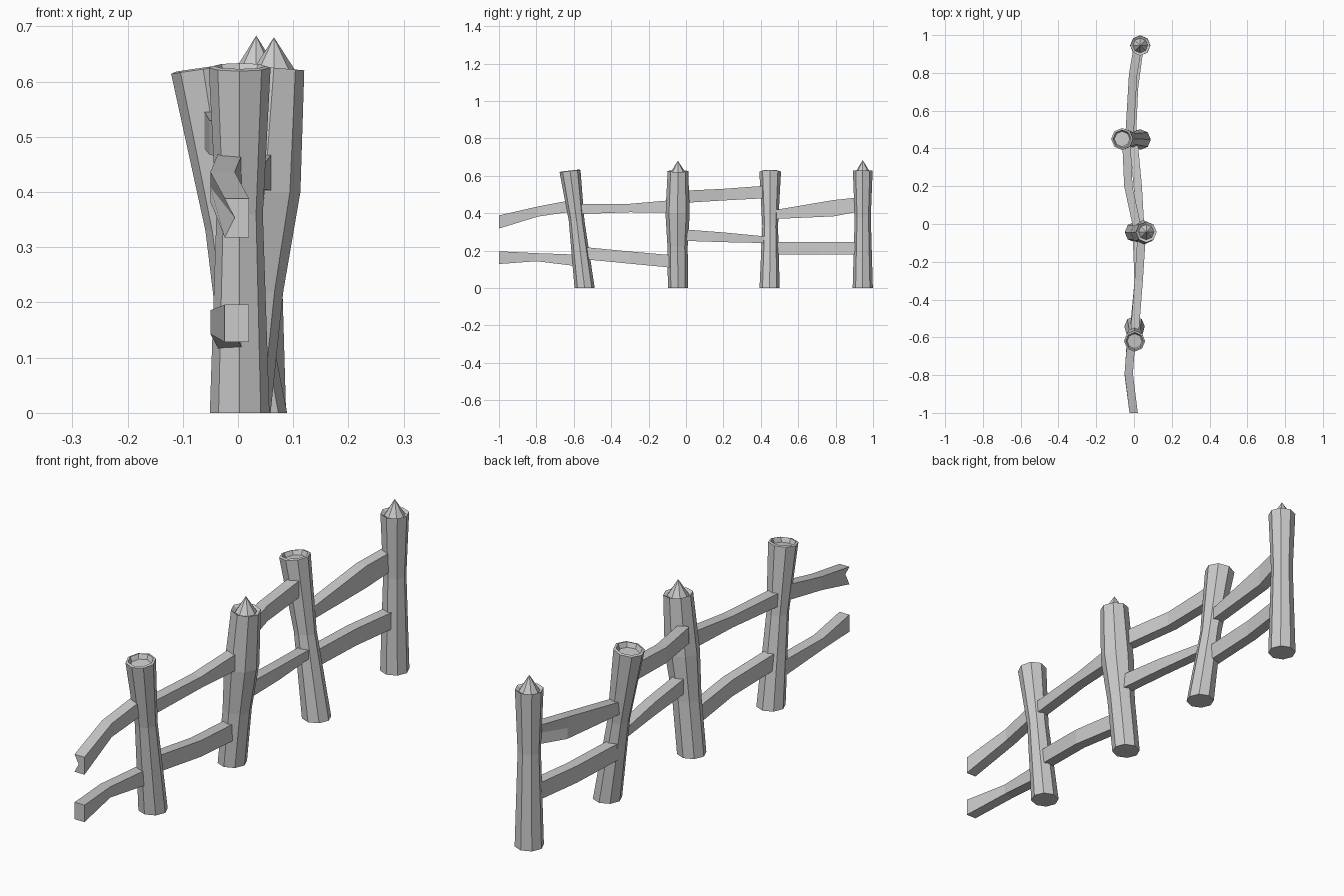
import bpy
import math

if "Cube" in bpy.data.objects:
    bpy.data.objects.remove(bpy.data.objects["Cube"])

SIDES = 8


def make_object(name, verts, faces):
    mesh = bpy.data.meshes.new(name)
    mesh.from_pydata(verts, [], faces)
    mesh.update()
    obj = bpy.data.objects.new(name, mesh)
    bpy.context.collection.objects.link(obj)
    return obj


def loft(name, rings, apex=None):
    """Skin a list of equal-length rings; cap flat or with a point on top."""
    n = len(rings[0])
    verts = [v for ring in rings for v in ring]
    faces = [tuple(reversed(range(n)))]
    for k in range(len(rings) - 1):
        a, b = k * n, (k + 1) * n
        for i in range(n):
            j = (i + 1) % n
            faces.append((a + i, a + j, b + j, b + i))
    last = (len(rings) - 1) * n
    if apex:
        verts.append(apex)
        faces += [(last + i, last + (i + 1) % n, len(verts) - 1) for i in range(n)]
    else:
        faces.append(tuple(range(last, last + n)))
    return make_object(name, verts, faces)


def post(name, stations, spiked):
    """stations: (x, y, z, radius) from the ground up; top ring follows the lean."""
    x0, y0 = stations[0][:2]
    xt, yt, zt, rt = stations[-1]
    sx, sy = (xt - x0) / zt, (yt - y0) / zt

    def ring(x, y, z, r, tilt=0):
        out = []
        for i in range(SIDES):
            a = 2 * math.pi * i / SIDES
            dx, dy = r * math.cos(a), r * math.sin(a)
            out.append((x + dx, y + dy, z - tilt * (sx * dx + sy * dy)))
        return out

    rings = [ring(*s) for s in stations[:-1]]
    rings.append(ring(xt, yt, zt, rt, 0.9))
    if spiked:
        rings.append(ring(xt, yt, zt - 0.008, rt * 0.74))
        return loft(name, rings, (xt, yt, zt + 0.055))
    rings.append(ring(xt, yt, zt + 0.003, rt * 0.84, 0.9))
    rings.append(ring(xt, yt, zt - 0.015, rt * 0.7, 0.9))
    return loft(name, rings)


def rail(name, stations, w=0.044):
    """stations: (x, y, z_low, z_high[, split depth]) with y increasing."""
    rings = []
    for x, y, lo, hi, *split in stations:
        d = split[0] if split else 0
        h = w / 2
        rings.append([(x - h, y, lo), (x - h + d, y, (lo + hi) / 2), (x - h, y, hi),
                      (x + h, y, hi), (x + h, y, lo)])
    return loft(name, rings)


# Posts, front to back
post("front_post", [(0.003, -0.542, 0, 0.054), (0.003, -0.585, 0.36, 0.042),
                    (0.003, -0.62, 0.625, 0.056)], False)
post("second_post", [(0.005, -0.043, 0, 0.054), (0.028, -0.045, 0.22, 0.054),
                     (0.048, -0.045, 0.4, 0.065), (0.065, -0.043, 0.625, 0.055)], True)
post("third_post", [(0.035, 0.447, 0, 0.054), (-0.017, 0.45, 0.33, 0.042),
                    (-0.063, 0.45, 0.622, 0.058)], False)
post("back_post", [(0.033, 0.945, 0, 0.054), (0.033, 0.945, 0.38, 0.043),
                   (0.033, 0.945, 0.628, 0.053)], True)

# Upper rails
rail("upper_rail_front", [(-0.002, -1.0, 0.318, 0.388, 0.018), (-0.028, -0.79, 0.382, 0.436),
                          (-0.013, -0.6, 0.41, 0.472)])
rail("upper_rail_second", [(0.003, -0.58, 0.395, 0.448), (0.025, -0.3, 0.405, 0.45),
                           (0.04, -0.07, 0.402, 0.47)])
rail("upper_rail_third", [(0.015, -0.01, 0.455, 0.52), (-0.03, 0.2, 0.468, 0.53),
                          (-0.04, 0.43, 0.48, 0.547)])
rail("upper_rail_back", [(-0.025, 0.45, 0.368, 0.413), (-0.005, 0.79, 0.383, 0.47),
                         (0.018, 0.93, 0.41, 0.485, 0.018)])

# Lower rails
rail("lower_rail_front", [(-0.002, -1.0, 0.128, 0.196), (-0.028, -0.8, 0.143, 0.186),
                          (-0.013, -0.57, 0.115, 0.178)])
rail("lower_rail_second", [(0.0, -0.56, 0.155, 0.22), (0.025, -0.3, 0.13, 0.195),
                           (0.015, -0.07, 0.108, 0.175)])
rail("lower_rail_third", [(0.032, -0.01, 0.252, 0.313), (0.02, 0.2, 0.245, 0.297),
                          (-0.002, 0.43, 0.24, 0.275)])
rail("lower_rail_back", [(-0.012, 0.45, 0.18, 0.247), (0.0, 0.72, 0.18, 0.247),
                         (0.028, 0.93, 0.18, 0.247)])
